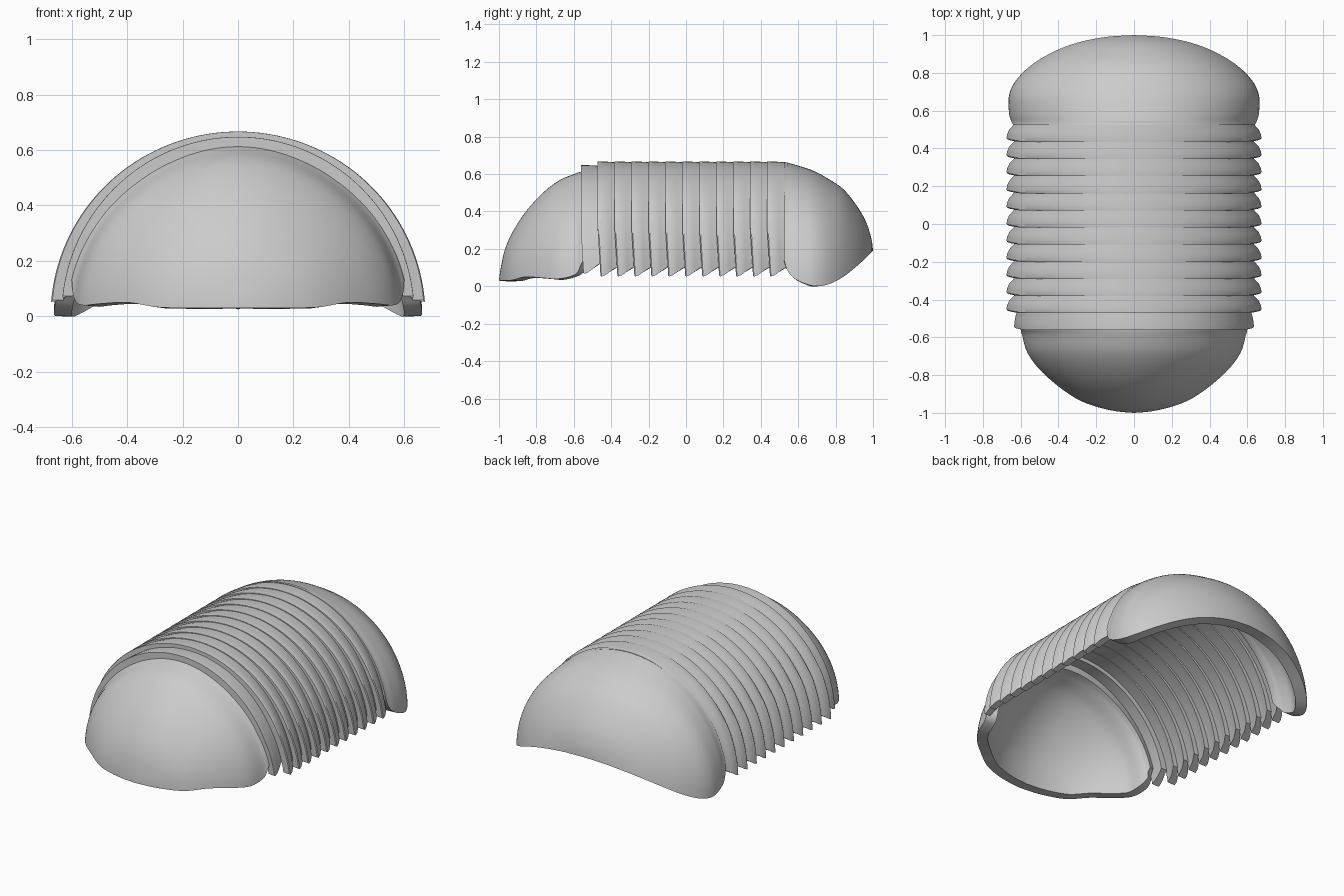
import bpy, bmesh, math

if "Cube" in bpy.data.objects:
    bpy.data.objects.remove(bpy.data.objects["Cube"])


def add_object(name, bm):
    mesh = bpy.data.meshes.new(name)
    bm.to_mesh(mesh)
    bm.free()
    ob = bpy.data.objects.new(name, mesh)
    bpy.context.collection.objects.link(ob)
    bpy.ops.object.select_all(action='DESELECT')
    bpy.context.view_layer.objects.active = ob
    ob.select_set(True)
    return ob


def smooth_rows(rows, steps):
    """Catmull-Rom interpolation through the station rows."""
    out = []
    n = len(rows)
    for i in range(n - 1):
        p = [rows[max(0, min(n - 1, k))] for k in (i - 1, i, i + 1, i + 2)]
        for s in range(steps):
            t = s / steps
            out.append([0.5 * (2 * b + (c - a) * t + (2 * a - 5 * b + 4 * c - d) * t * t
                               + (3 * b - a - 3 * c + d) * t ** 3) for a, b, c, d in zip(*p)])
    return out + [rows[-1]]


def grid_faces(bm, rings, closed=False):
    for r0, r1 in zip(rings, rings[1:]):
        m = len(r0)
        for j in range(m if closed else m - 1):
            k = (j + 1) % m
            bm.faces.new((r0[j], r0[k], r1[k], r1[j]))


def dome(name, rows, thickness, pinch=0.0, seg=64):
    """Quarter dome lofted from arcs; rows hold y, half width, top z, rim z."""
    bm = bmesh.new()
    rings = []
    for y, w, top, rim in smooth_rows(rows, 5):
        a0 = math.asin(min(1, rim / top))
        c0 = max(math.cos(a0), 1e-3)
        ring = []
        for j in range(seg + 1):
            a = a0 + (math.pi - 2 * a0) * j / seg
            # pinch flattens the shoulders slightly
            k = 1 - pinch * (math.sin(2 * a) * math.sin(math.pi * min(j, seg - j) / seg)) ** 2
            ring.append(bm.verts.new((k * w * math.cos(a) / c0, y, k * top * math.sin(a))))
        rings.append(ring)
    grid_faces(bm, rings)
    bmesh.ops.remove_doubles(bm, verts=bm.verts, dist=1e-4)
    bmesh.ops.recalc_face_normals(bm, faces=bm.faces)
    # make the normals face outwards so the wall grows inwards
    if max(bm.faces, key=lambda f: f.calc_center_median().z).normal.z < 0:
        bmesh.ops.reverse_faces(bm, faces=bm.faces)
    ob = add_object(name, bm)
    mod = ob.modifiers.new("wall", 'SOLIDIFY')
    mod.thickness = thickness
    mod.offset = -1
    bpy.ops.object.modifier_apply(modifier=mod.name)
    bpy.ops.object.shade_smooth_by_angle(angle=math.radians(35))


def plate(name, y0, rx, rz, lift, flare, wall=0.04, seg=72):
    """Arched band: flush at the crown, flaring towards its front edge at the sides."""
    # y offset, share of the rear taper, depth below the outer skin, end height
    prof = [(0.0, 0.12, 0, 0.058), (0.006, 0.0, 0, 0.052), (0.03, 0.06, 0, 0.06),
            (0.06, 0.35, 0, 0.08), (0.09, 1.0, 0, 0.102), (0.112, 1.15, 0, 0.112),
            (0.112, 1.15, wall, 0.112), (0.06, 0.5, wall, 0.08), (0.0, 0.12, wall, 0.058)]
    bm = bmesh.new()
    rings = []
    for j in range(seg + 1):
        ring = []
        for dy, taper, depth, end in prof:
            a0 = math.asin((end + lift) / (rz - depth))
            a = a0 + (math.pi - 2 * a0) * j / seg
            drop = taper * (flare - (flare - 0.004) * math.sin(a) ** 2) + depth
            z = (rz - drop) * math.sin(a)
            sweep = 0.018 * max(0, 1 - z / 0.3) * (1 - dy / 0.112)
            ring.append(bm.verts.new(((rx - drop) * math.cos(a), y0 + dy + sweep, z)))
        rings.append(ring)
    grid_faces(bm, rings, closed=True)
    bm.faces.new(rings[0])
    bm.faces.new(rings[-1])
    bmesh.ops.recalc_face_normals(bm, faces=bm.faces)
    add_object(name, bm)
    bpy.ops.object.shade_smooth_by_angle(angle=math.radians(30))


# front dome
dome("front_dome", [
    (-0.53, 0.602, 0.62, 0.16), (-0.56, 0.60, 0.613, 0.12), (-0.59, 0.592, 0.603, 0.065),
    (-0.68, 0.565, 0.565, 0.04), (-0.77, 0.50, 0.495, 0.045), (-0.86, 0.40, 0.395, 0.05),
    (-0.93, 0.295, 0.285, 0.033), (-0.97, 0.19, 0.19, 0.03), (-0.992, 0.09, 0.09, 0.03),
    (-1.0, 0.0, 0.03, 0.03)], 0.062, pinch=0.025)

# rear dome with a rim that arches up at the back
dome("rear_dome", [
    (0.525, 0.64, 0.665, 0.14), (0.545, 0.65, 0.66, 0.08), (0.59, 0.662, 0.648, 0.035),
    (0.68, 0.662, 0.618, 0.002), (0.76, 0.625, 0.575, 0.01), (0.84, 0.545, 0.52, 0.05),
    (0.91, 0.43, 0.435, 0.105), (0.96, 0.30, 0.35, 0.15), (0.99, 0.15, 0.26, 0.18),
    (1.0, 0.0, 0.19, 0.19)], 0.065)

# smaller collar plate, then eleven overlapping bands
plate("collar_plate", -0.562, 0.638, 0.648, 0.015, flare=0.006)
for i in range(11):
    plate(f"band_plate_{i + 1:02d}", -0.472 + i * 0.0906, 0.677, 0.667, 0.0, flare=0.034)
